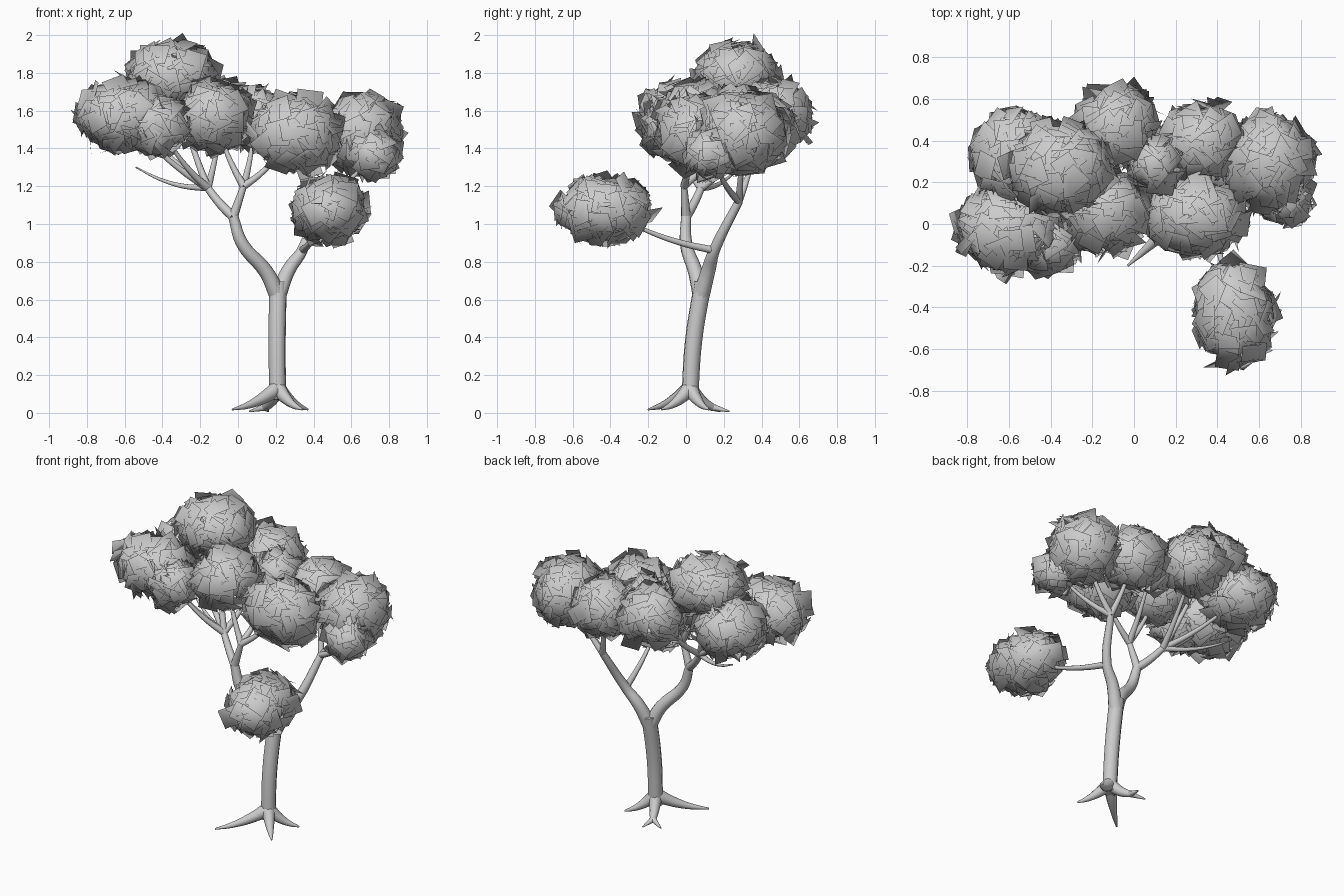
import bpy, math, random
from mathutils import Vector, Matrix

if "Cube" in bpy.data.objects:
    bpy.data.objects.remove(bpy.data.objects["Cube"])

random.seed(7)


def limb(name, points, r0, r1):
    """Round tube through the points, tapering from r0 to r1."""
    cu = bpy.data.curves.new(name, 'CURVE')
    cu.dimensions = '3D'
    cu.bevel_depth = 1.0
    cu.bevel_resolution = 3
    cu.resolution_u = 5
    cu.use_fill_caps = True
    sp = cu.splines.new('BEZIER')
    sp.bezier_points.add(len(points) - 1)
    for i, (bp, p) in enumerate(zip(sp.bezier_points, points)):
        bp.co = p
        bp.radius = r0 + (r1 - r0) * i / (len(points) - 1)
        bp.handle_left_type = bp.handle_right_type = 'AUTO'
    ob = bpy.data.objects.new(name, cu)
    bpy.context.collection.objects.link(ob)
    bpy.ops.object.select_all(action='DESELECT')
    ob.select_set(True)
    bpy.context.view_layer.objects.active = ob
    bpy.ops.object.convert(target='MESH')
    bpy.ops.object.shade_smooth_by_angle(angle=math.radians(50))


def sagging(a, b, sag):
    """Four points from a to b, bowed down in the middle."""
    a, b = Vector(a), Vector(b)
    return [a.lerp(b, t) - Vector((0, 0, 4 * sag * t * (1 - t))) for t in (0, .33, .67, 1)]


def leaf_cluster(name, centre, radii):
    """Ball of overlapping square leaf cards with rounded shading."""
    c, rad = Vector(centre), Vector(radii)
    count = int(3300 * (rad.x * rad.y * rad.z) ** (2 / 3))
    verts, faces, normals = [], [], []
    for i in range(count):
        # evenly spread direction
        h = 1 - 2 * (i + 0.5) / count
        a = i * 2.39996 + random.uniform(-.3, .3)
        s = math.sqrt(1 - h * h)
        d = Vector((s * math.cos(a), s * math.sin(a), h))
        p = d * rad * random.uniform(.77, .95)
        n = Vector([d[j] / rad[j] for j in range(3)]).normalized()
        # tilted and spun card
        t = (n + Vector([random.gauss(0, .33) for _ in range(3)])).normalized()
        m = t.to_track_quat('Z', 'Y').to_matrix() @ Matrix.Rotation(random.uniform(0, 6.28), 3, 'Z')
        w, l = random.uniform(.05, .062), random.uniform(.055, .072)
        k = len(verts)
        for sx, sy in ((-1, -1), (1, -1), (1, 1), (-1, 1)):
            v = p + m @ Vector((sx * w, sy * l, 0))
            verts.append(c + v)
            normals.append(Vector([v[j] / rad[j] ** 2 for j in range(3)]).normalized())
        faces.append(range(k, k + 4))
    me = bpy.data.meshes.new(name)
    me.from_pydata(verts, [], faces)
    me.polygons.foreach_set('use_smooth', [True] * len(faces))
    me.normals_split_custom_set_from_vertices(normals)
    bpy.context.collection.objects.link(bpy.data.objects.new(name, me))


# Trunk
limb('trunk', [(.21, .02, .07), (.207, .04, .38), (.212, .09, .69)], .045, .047)

# Roots, flaring from the trunk foot, the back one forked
foot, root_fork = (.21, .02, .13), (.145, .14, .03)
for i, tip in enumerate([(-.03, -.2), (.34, -.13), (.37, .12)]):
    limb(f'root_{i + 1}', sagging(foot, (*tip, .018), .018), .044, .005)
limb('back_root', sagging(foot, root_fork, .015), .042, .02)
for i, tip in enumerate([(.06, .18), (.16, .23)]):
    limb(f'back_root_tip_{i + 1}', sagging(root_fork, (*tip, .008), 0), .02, .004)

# Main limbs forking from the trunk
fork = (.211, .08, .62)
left_fork, left_crown = (-.025, 0, 1.04), (-.16, .08, 1.19)
right_elbow, right_fork = (.34, .15, .86), (.42, .28, 1.12)
limb('left_limb', [fork, (.15, .05, .745), (.02, 0, .9), left_fork], .045, .027)
limb('right_limb', [fork, (.27, .12, .76), right_elbow, right_fork], .045, .022)
limb('left_upper_limb', sagging(left_fork, left_crown, .01), .027, .02)
middle_fork = (.03, -.01, 1.2)
limb('middle_upper_limb', sagging(left_fork, middle_fork, 0), .026, .017)
limb('bare_twig', sagging(left_crown, (-.54, .28, 1.3), .03), .018, .004)

# Leaf clusters: name, branch start, centre, radii
for name, start, c, r in [
    ('front_left', left_crown, (-.6, -.03, 1.57), (.26, .21, .19)),
    ('front_left_low', left_crown, (-.42, -.1, 1.52), (.16, .13, .15)),
    ('back_left', left_crown, (-.56, .32, 1.58), (.23, .24, .19)),
    ('top', left_crown, (-.35, .27, 1.78), (.25, .23, .19)),
    ('front_middle', middle_fork, (-.13, .06, 1.57), (.2, .2, .19)),
    ('back_middle', left_crown, (-.08, .47, 1.58), (.2, .2, .19)),
    ('middle', middle_fork, (.1, .29, 1.57), (.13, .14, .15)),
    ('front_right', middle_fork, (.3, .04, 1.48), (.25, .2, .21)),
    ('back_right', right_fork, (.33, .39, 1.5), (.2, .19, .19)),
    ('far_right', right_fork, (.65, .3, 1.48), (.22, .24, .22)),
    ('far_right_low', right_fork, (.72, .13, 1.37), (.13, .13, .12)),
    ('low', right_elbow, (.48, -.43, 1.075), (.2, .26, .18)),
]:
    leaf_cluster('leaves_' + name, c, r)
    limb('branch_' + name, sagging(start, c, .03), .021, .006)
